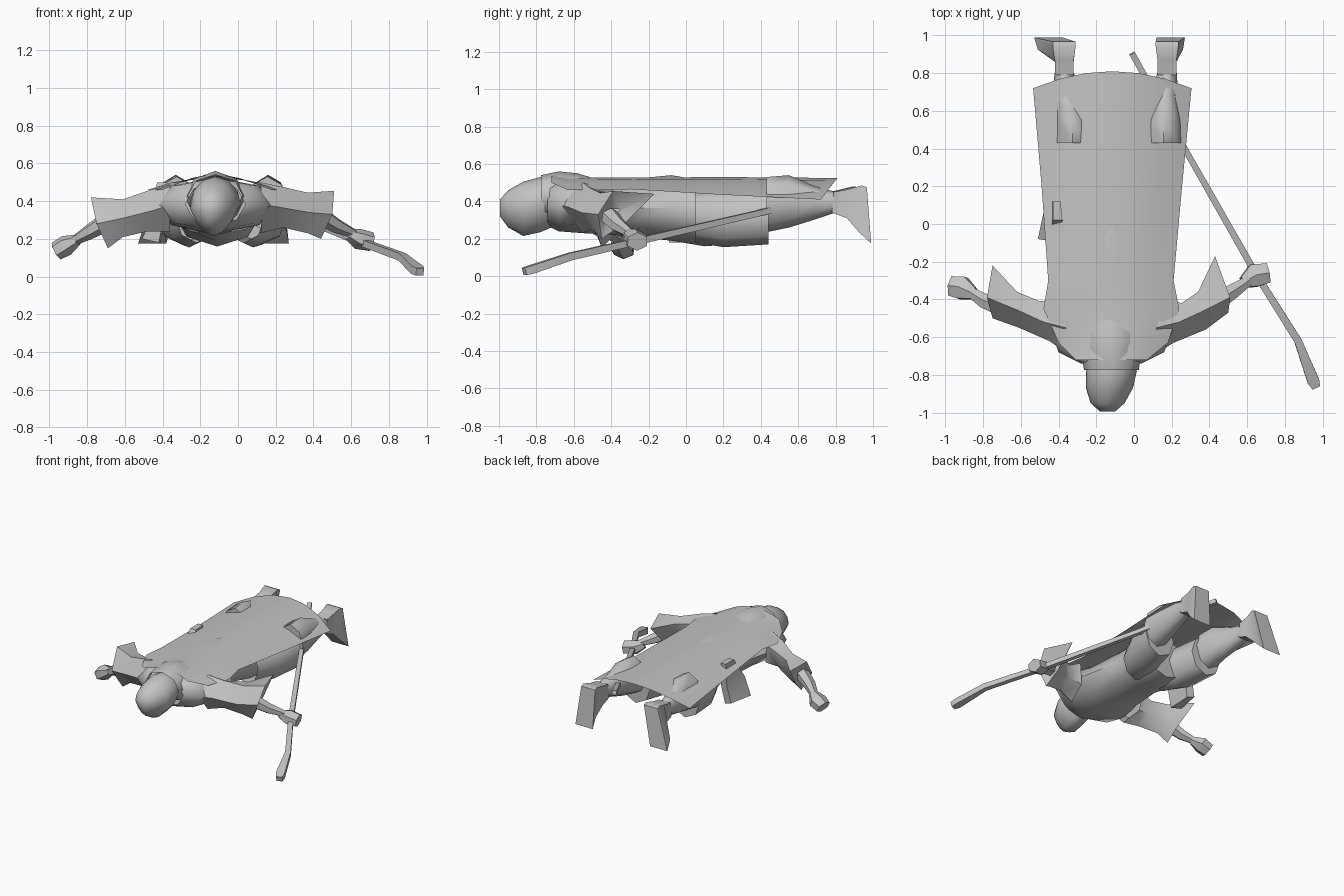
import bpy, bmesh, math
from mathutils import Vector

grey = bpy.data.materials.new("plain grey")
grey.diffuse_color = (0.55, 0.55, 0.55, 1)


def finish(name, bm, angle=40, closed=True):
    if closed:
        bmesh.ops.recalc_face_normals(bm, faces=bm.faces)
    mesh = bpy.data.meshes.new(name)
    bm.to_mesh(mesh)
    bm.free()
    mesh.materials.append(grey)
    ob = bpy.data.objects.new(name, mesh)
    bpy.context.collection.objects.link(ob)
    bpy.ops.object.select_all(action='DESELECT')
    ob.select_set(True)
    bpy.context.view_layer.objects.active = ob
    bpy.ops.object.shade_smooth_by_angle(angle=math.radians(angle))
    return ob


def skin(name, rings, angle=40, caps=(True, True)):
    """Bridge rings of points that all have the same count."""
    bm = bmesh.new()
    loops = [[bm.verts.new(p) for p in r] for r in rings]
    n = len(loops[0])
    for a, b in zip(loops, loops[1:]):
        for i in range(n):
            j = (i + 1) % n
            bm.faces.new((a[i], a[j], b[j], b[i]))
    for use, loop in zip(caps, (loops[0], loops[-1])):
        if use:
            bm.faces.new(loop)
    return finish(name, bm, angle)


def along_y(name, sections, n=8, angle=60, taper=0.0, caps=(True, False)):
    """Sections: (y, centre x, half width, low z, high z); taper narrows the underside."""
    rings = []
    for y, x, w, lo, hi in sections:
        rings.append([(x + w * math.cos(t) * (1 + taper * min(0, math.sin(t))), y,
                       (lo + hi) / 2 + (hi - lo) / 2 * math.sin(t))
                      for t in (math.tau * i / n for i in range(n))])
    return skin(name, rings, angle, caps)


def tube(name, points, n=4, angle=30, caps=(True, True)):
    """Points: (position, half width, half height), rings square to the path."""
    rings = []
    pos = [Vector(p[0]) for p in points]
    for i, (_, w, h) in enumerate(points):
        d = (pos[min(i + 1, len(pos) - 1)] - pos[max(i - 1, 0)]).normalized()
        side = d.cross(Vector((0, 0, 1))).normalized()
        up = side.cross(d)
        k = math.sqrt(2) if n == 4 else 1
        rings.append([pos[i] + side * (w * k * math.cos(t)) + up * (h * k * math.sin(t))
                      for t in (math.tau * (j + 0.5) / n for j in range(n))])
    return skin(name, rings, angle, caps)


def sleeve(name, rings, wrist):
    """Open sleeve whose cuff folds in to the wrist."""
    w = Vector(wrist)
    rings = rings + [[w + (Vector(p) - w) * 0.25 for p in rings[-1]]]
    return skin(name, rings, 50, (False, False))


# Long cape, arched across the back
rows = [(-0.72, -0.31, 0.07, 0.54, 0.50), (-0.63, -0.40, 0.18, 0.53, 0.46),
        (-0.45, -0.48, 0.24, 0.527, 0.46), (-0.30, -0.455, 0.21, 0.527, 0.465),
        (0.20, -0.49, 0.255, 0.53, 0.435), (0.72, -0.535, 0.305, 0.525, 0.41)]
bm = bmesh.new()
grid = []
for k, (y, xl, xr, zc, ze) in enumerate(rows):
    line = []
    for i in range(7):
        t = i / 3 - 1
        bow = 0.09 * (1 - t * t) if k == len(rows) - 1 else 0
        line.append(bm.verts.new(((xl + xr) / 2 + t * (xr - xl) / 2, y + bow, zc - (zc - ze) * t * t)))
    grid.append(line)
for a, b in zip(grid, grid[1:]):
    for i in range(6):
        bm.faces.new((a[i], a[i + 1], b[i + 1], b[i]))
finish("cape", bm, closed=False)

# Head, hood and torso
along_y("head", [(-0.995, -0.14, 0.04, 0.32, 0.41), (-0.95, -0.14, 0.09, 0.26, 0.46),
                 (-0.87, -0.13, 0.125, 0.215, 0.505), (-0.78, -0.12, 0.135, 0.235, 0.53),
                 (-0.72, -0.12, 0.11, 0.26, 0.52)], 12, 60, 0.3)
along_y("hood", [(-0.775, -0.12, 0.145, 0.32, 0.54), (-0.68, -0.12, 0.16, 0.28, 0.56),
                 (-0.58, -0.12, 0.15, 0.35, 0.55), (-0.48, -0.12, 0.12, 0.45, 0.52)], caps=(False, False))
along_y("torso", [(-0.74, -0.12, 0.16, 0.27, 0.50), (-0.68, -0.12, 0.28, 0.24, 0.525),
                  (-0.55, -0.12, 0.33, 0.23, 0.525), (-0.38, -0.12, 0.26, 0.22, 0.51),
                  (-0.08, -0.12, 0.20, 0.19, 0.54), (0.10, -0.11, 0.23, 0.16, 0.51),
                  (0.24, -0.10, 0.22, 0.17, 0.48)], 8, caps=(False, True))

# Legs: skirted thigh, boot with flared top, foot with the toes down
for side, hip, knee, ankle, toe in (("left", -0.22, -0.30, -0.37, -0.45),
                                    ("right", 0.03, 0.13, 0.175, 0.20)):
    out = -1 if side == "left" else 1
    along_y(side + "_thigh", [(0.05, hip, 0.11, 0.18, 0.46), (0.20, (hip + knee) / 2, 0.14, 0.155, 0.47),
                              (0.44, knee, 0.13, 0.17, 0.48)], caps=(False, True))
    along_y(side + "_boot", [(0.43, knee + out * 0.025, 0.11, 0.235, 0.53),
                             (0.55, knee + out * 0.03, 0.095, 0.26, 0.54),
                             (0.68, ankle - out * 0.01, 0.07, 0.30, 0.485),
                             (0.80, ankle, 0.052, 0.34, 0.45)])
    skin(side + "_foot", [
        [(ankle - 0.05, 0.78, 0.34), (ankle + 0.05, 0.78, 0.34),
         (ankle + 0.05, 0.79, 0.45), (ankle - 0.05, 0.79, 0.45)],
        [(ankle - 0.05, 0.86, 0.31), (ankle + 0.05, 0.86, 0.31),
         (ankle + 0.05, 0.87, 0.465), (ankle - 0.05, 0.87, 0.465)],
        [(toe - 0.06, 0.925, 0.235), (toe + 0.06, 0.925, 0.235),
         (ankle + 0.06, 0.94, 0.485), (ankle - 0.06, 0.94, 0.485)],
        [(toe - 0.08, 0.99, 0.175), (toe + 0.07, 0.99, 0.175),
         (ankle + 0.06, 0.967, 0.475), (ankle - 0.06, 0.967, 0.475)]], 50, (False, True))

# Wide sleeves with a trailing point: rings run top, back, low back, bottom, front
sleeve("right_sleeve", [
    [(0.12, -0.55, 0.50), (0.17, -0.39, 0.46), (0.15, -0.40, 0.30), (0.12, -0.55, 0.23), (0.13, -0.68, 0.38)],
    [(0.24, -0.52, 0.475), (0.25, -0.42, 0.43), (0.25, -0.43, 0.33), (0.24, -0.52, 0.26), (0.21, -0.63, 0.37)],
    [(0.37, -0.46, 0.445), (0.34, -0.36, 0.43), (0.36, -0.37, 0.30), (0.37, -0.48, 0.23), (0.38, -0.56, 0.34)],
    [(0.51, -0.39, 0.455), (0.43, -0.17, 0.44), (0.43, -0.32, 0.29), (0.44, -0.45, 0.20), (0.50, -0.47, 0.33)]],
    (0.43, -0.41, 0.33))
sleeve("left_sleeve", [
    [(-0.36, -0.55, 0.49), (-0.42, -0.40, 0.45), (-0.40, -0.42, 0.30), (-0.36, -0.55, 0.24), (-0.36, -0.68, 0.38)],
    [(-0.48, -0.52, 0.455), (-0.50, -0.41, 0.41), (-0.50, -0.42, 0.30), (-0.48, -0.52, 0.24), (-0.45, -0.62, 0.35)],
    [(-0.61, -0.46, 0.41), (-0.62, -0.36, 0.40), (-0.62, -0.37, 0.27), (-0.61, -0.47, 0.21), (-0.61, -0.55, 0.31)],
    [(-0.78, -0.39, 0.42), (-0.75, -0.22, 0.40), (-0.70, -0.36, 0.24), (-0.69, -0.45, 0.15), (-0.75, -0.50, 0.28)]],
    (-0.69, -0.44, 0.29))

# Forearms and hands
for side, arm, hand in (
        ("right", ((0.44, -0.41, 0.32), (0.52, -0.36, 0.27), (0.61, -0.30, 0.23)),
         ((0.58, -0.31, 0.225), (0.635, -0.275, 0.20), (0.71, -0.26, 0.185))),
        ("left", ((-0.70, -0.44, 0.29), (-0.79, -0.41, 0.235), (-0.87, -0.36, 0.19)),
         ((-0.85, -0.37, 0.195), (-0.91, -0.34, 0.165), (-0.965, -0.33, 0.135)))):
    tube(side + "_forearm", list(zip(arm, (0.055, 0.045, 0.03), (0.05, 0.04, 0.025))), 6, 40, (False, False))
    tube(side + "_hand", list(zip(hand, (0.035, 0.07, 0.06), (0.03, 0.055, 0.05))), 6, 40)

# Thin pouch hanging at the left hip
skin("pouch", [
    [(-0.51, -0.08, 0.20), (-0.42, -0.09, 0.18), (-0.41, 0.10, 0.18), (-0.47, 0.11, 0.20)],
    [(-0.45, -0.09, 0.33), (-0.39, -0.09, 0.33), (-0.38, 0.11, 0.33), (-0.44, 0.12, 0.33)],
    [(-0.43, 0.02, 0.50), (-0.38, 0.02, 0.50), (-0.39, 0.12, 0.50), (-0.43, 0.12, 0.50)]], 30)

# Staff with a bent, broader tip
tube("staff", [((-0.01, 0.905, 0.465), 0.016, 0.016), ((0.28, 0.38, 0.335), 0.016, 0.016),
               ((0.65, -0.27, 0.185), 0.018, 0.018), ((0.87, -0.62, 0.105), 0.02, 0.02),
               ((0.95, -0.83, 0.035), 0.032, 0.022), ((0.965, -0.865, 0.025), 0.022, 0.02)])
